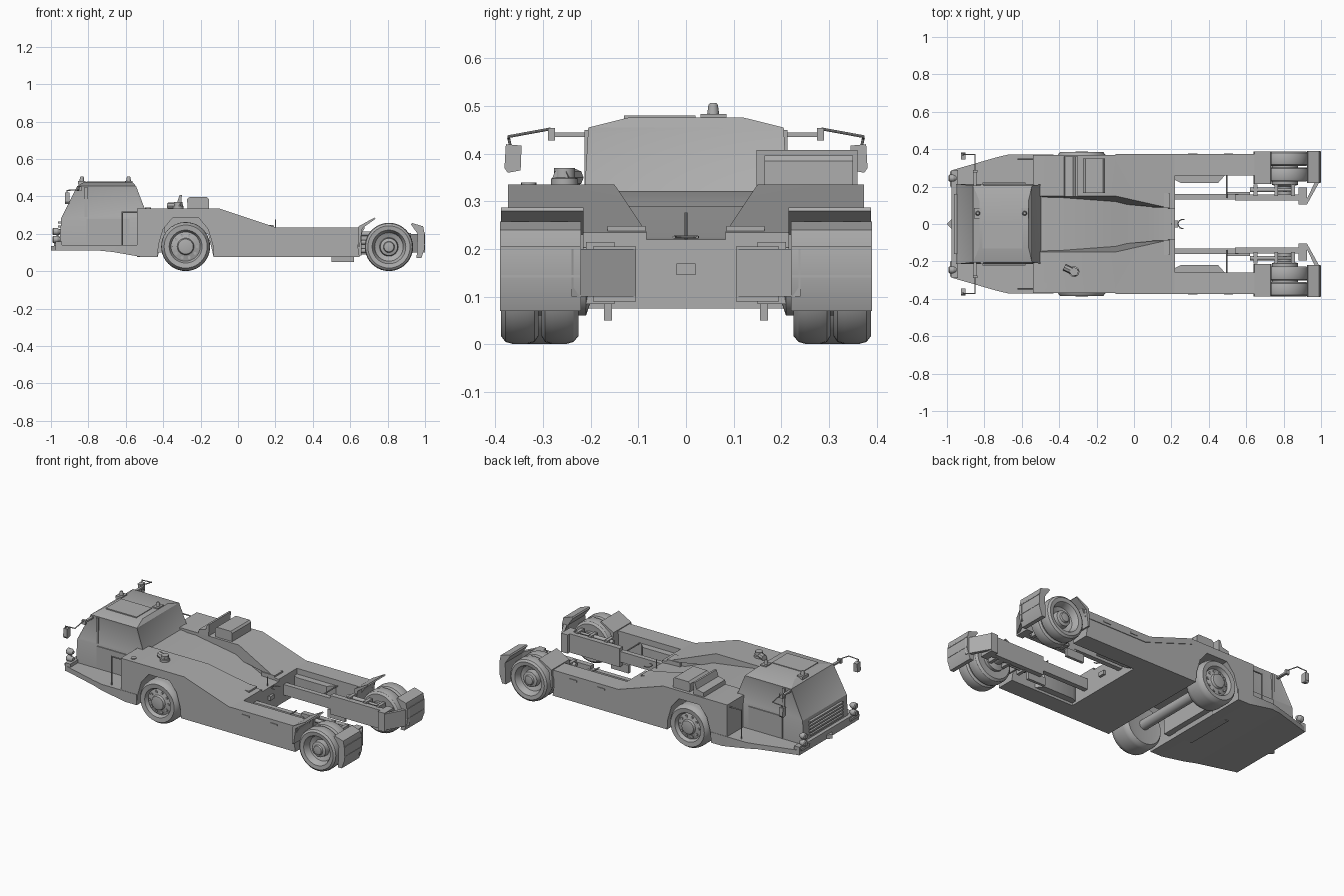
import bpy, bmesh, math
from mathutils import Vector, Matrix

if "Cube" in bpy.data.objects:
    bpy.data.objects.remove(bpy.data.objects["Cube"])

grey = bpy.data.materials.new("plain_grey")
grey.diffuse_color = (0.42, 0.42, 0.42, 1)
grey.use_nodes = True
grey.node_tree.nodes["Principled BSDF"].inputs["Base Color"].default_value = grey.diffuse_color


def finish(name, bm):
    bmesh.ops.recalc_face_normals(bm, faces=bm.faces[:])
    me = bpy.data.meshes.new(name)
    bm.to_mesh(me)
    bm.free()
    me.materials.append(grey)
    ob = bpy.data.objects.new(name, me)
    bpy.context.collection.objects.link(ob)
    return ob


def loft(name, rings, tweak=None):
    bm = bmesh.new()
    vs = [[bm.verts.new(p) for p in r] for r in rings]
    n = len(vs[0])
    for a, b in zip(vs, vs[1:]):
        for i in range(n):
            bm.faces.new((a[i], a[(i + 1) % n], b[(i + 1) % n], b[i]))
    bm.faces.new(vs[0])
    bm.faces.new(vs[-1][::-1])
    bmesh.ops.recalc_face_normals(bm, faces=bm.faces[:])
    if tweak:
        tweak(bm)
    return finish(name, bm)


def prism(name, pts, axis, a, b, tweak=None):
    put = {'x': lambda p, t: (t, p[0], p[1]), 'y': lambda p, t: (p[0], t, p[1]),
           'z': lambda p, t: (p[0], p[1], t)}[axis]
    return loft(name, [[put(p, t) for p in pts] for t in (a, b)], tweak)


def box(name, x, y, z):
    return prism(name, [(x[0], z[0]), (x[1], z[0]), (x[1], z[1]), (x[0], z[1])], 'y', y[0], y[1])


def lathe(name, prof, centre, axis='y', sign=1, segs=40):
    # prof: (radius, distance along axis)
    bm = bmesh.new()
    rings = []
    for r, d in prof:
        ring = []
        for i in range(segs):
            t = 2 * math.pi * i / segs
            p = {'y': (r * math.cos(t), d * sign, r * math.sin(t)),
                 'x': (d, r * math.cos(t), r * math.sin(t)),
                 'z': (r * math.cos(t), r * math.sin(t), d)}[axis]
            ring.append(bm.verts.new(Vector(p) + Vector(centre)))
        rings.append(ring)
    for a, b in zip(rings, rings[1:]):
        for i in range(segs):
            bm.faces.new((a[i], a[(i + 1) % segs], b[(i + 1) % segs], b[i]))
    bm.faces.new(rings[0])
    bm.faces.new(rings[-1])
    return finish(name, bm)


def rod(name, path, r):
    for i, (p, q) in enumerate(zip(path, path[1:])):
        p, q = Vector(p), Vector(q)
        bm = bmesh.new()
        m = Matrix.Translation((p + q) / 2) @ (q - p).to_track_quat('Z', 'Y').to_matrix().to_4x4()
        bmesh.ops.create_cone(bm, cap_ends=True, segments=8, radius1=r, radius2=r,
                              depth=(q - p).length + r, matrix=m)
        finish(f"{name}_{i}", bm)


# cab: stacked rectangles with recessed windows
def windows(bm):
    side = [f for f in bm.faces if .3 < f.calc_center_median().z < .46]
    bmesh.ops.inset_individual(bm, faces=side, thickness=.018, depth=-.004)


loft("cab", [[(x0, -w, z), (x1, -w, z), (x1, w, z), (x0, w, z)] for z, x0, x1, w in
             ((.12, -.955, -.48, .215), (.285, -.945, -.48, .215),
              (.455, -.86, -.545, .205), (.476, -.825, -.565, .12))], windows)
box("roof_hatch", (-.81, -.6), (-.13, .02), (.47, .48))
for x in (-.835, -.585):
    box("beacon_base", (x - .02, x + .02), (.03, .085), (.465, .483))
    lathe("beacon", [(.013, 0), (.01, .022), (.007, .026)], (x, .057, .48), 'z', 1, 16)
# front plate, grille, bumper and hitch
loft("front_platform", [[(x, -y, b), (x, y, b), (x, y, .14), (x, -y, .14)] for x, y, b in
                        ((-.965, .29, .11), (-.74, .355, .11), (-.67, .372, .103), (-.51, .372, .075),
                         (-.43, .372, .075))])
box("bumper", (-.975, -.94), (-.29, .29), (.11, .16))
for i in range(5):
    box("grille_slat", (-.962, -.94), (-.16, .16), (.175 + i * .02, .185 + i * .02))
prism("front_hitch", [(-1, 0), (-.96, -.04), (-.96, .04)], 'z', .11, .135)
box("cab_rear_block", (-.5, -.39), (-.21, .21), (.1, .32))

# centre deck between the rails, underside raised over the axle
prism("centre_deck", [(-.54, .075), (-.43, .075), (-.4, .2), (-.16, .2), (-.13, .075), (.22, .075),
                      (.22, .22), (.08, .225), (-.1, .29), (-.39, .322), (-.54, .322)], 'y', -.155, .155)
box("rear_tow_eye", (.21, .235), (-.02, .02), (.145, .17))
rod("tow_ring", [(.26 + .025 * math.cos(t * .6), .025 * math.sin(t * .6), .225) for t in range(2, 9)], .003)
rod("deck_pin", [(.2, 0, .2), (.2, 0, .275)], .003)
lathe("front_axle", [(.03, -.3), (.03, .3)], (-.28, 0, .134))


def taper(bm):
    # inner wall of the rail closes in toward the rear
    for v in bm.verts:
        if abs(v.co.y) < .2 and v.co.x > -.1:
            v.co.y *= 1 - .45 * min(1, (v.co.x + .1) / .3)


for s, side in ((1, "left"), (-1, "right")):
    def n(t):
        return f"{side}_{t}"

    def Y(a, b):
        return (a * s, b * s)

    # body rail with wheel arch, then the long rear arm
    prism(n("body_rail"), [(-.54, .08), (-.51, .075), (-.43, .075), (-.425, .14), (-.4, .225), (-.35, .285),
                           (-.21, .285), (-.16, .225), (-.135, .14), (-.13, .075), (.22, .075), (.22, .235),
                           (.2, .235), (-.1, .335), (-.54, .335)], 'y', .15 * s, .37 * s, taper)
    prism(n("rear_arm"), [(.2, .075), (.65, .075), (.64, .14), (.66, .2), (.68, .235), (.2, .235)],
          'y', .26 * s, .37 * s)
    prism(n("side_belt"), [(.23, .19), (.66, .19), (.67, .235), (.2, .235), (-.1, .335), (-.1, .3)],
          'y', .365 * s, .374 * s)
    for x in (.29, .48):
        box(n("side_slot"), (x, x + .05), Y(.37, .378), (.205, .214))
    prism(n("inner_ledge"), [(.22, .265 * s), (.22, .235 * s), (.25, .22 * s), (.45, .22 * s), (.49, .265 * s)],
          'z', .09, .2)
    rod(n("ledge_bar"), [(.495, .27 * s, .2), (.495, .14 * s, .2)], .004)
    box(n("deck_pad"), (.1, .19), Y(.085, .165), (.2, .248))

    # inner lifting arm and its linkage
    box(n("lift_beam"), (.2, .56), Y(.13, .16), (.12, .185))
    box(n("lift_plate"), (.54, .92), Y(.125, .158), (.09, .205))
    box(n("lift_end"), (.88, .925), Y(.105, .195), (.09, .205))
    box(n("lift_skid"), (.5, .62), Y(.155, .172), (.05, .1))
    for z in (.11, .155, .2):
        lathe(n("lift_cylinder"), [(.012, .62), (.012, .75), (.007, .75), (.007, .86)], (0, .182 * s, z), 'x', 1, 16)
    for x in (.64, .75, .84):
        box(n("lift_bracket"), (x, x + .02), Y(.15, .21), (.085, .215))
    prism(n("end_link"), [(.91, .105 * s), (.925, .105 * s), (1, .24 * s), (.975, .24 * s)], 'z', .1, .2)

    # mudguards around the rear wheels
    prism(n("front_mudguard"), [(.64, .13), (.65, .13), (.665, .23), (.735, .28), (.73, .287), (.645, .24)],
          'y', .215 * s, .388 * s)
    prism(n("rear_mudguard"), [(.925, .25), (.93, .258), (.99, .24), (.998, .2), (.998, .12), (.98, .07),
                               (.955, .07), (.96, .2)], 'y', .22 * s, .39 * s)
    for z in (.14, .2):
        box(n("mudguard_slat"), (.96, 1.0), Y(.222, .388), (z, z + .006))

    # wheels: single in front, twin behind
    lathe(n("front_tyre"), [(.083, .25), (.115, .245), (.128, .262), (.131, .28), (.131, .35), (.128, .368),
                            (.115, .386), (.088, .383), (.084, .375), (.078, .362), (.045, .372), (.04, .385),
                            (.025, .388)], (-.28, 0, .132), 'y', s)
    for k in range(10):
        a = 2 * math.pi * k / 10
        lathe(n("front_wheel_hole"), [(.008, .355), (.008, .372), (.005, .372)],
              (-.28 + .062 * math.cos(a), 0, .132 + .062 * math.sin(a)), 'y', s, 10)
    lathe(n("rear_tyre_inner"), [(.08, .228), (.113, .226), (.125, .236), (.129, .25), (.129, .282), (.125, .296),
                                 (.113, .303), (.08, .3)], (.807, 0, .13), 'y', s)
    lathe(n("rear_tyre_outer"), [(.08, .312), (.113, .31), (.125, .318), (.129, .332), (.129, .364), (.125, .379),
                                 (.113, .388), (.09, .385), (.084, .375), (.076, .345), (.05, .335), (.046, .365),
                                 (.03, .37), (.026, .38), (.015, .382)], (.807, 0, .13), 'y', s)
    lathe(n("rear_axle"), [(.04, .15), (.04, .2), (.07, .21), (.07, .32)], (.807, 0, .13), 'y', s)

    # cab door, pillar, handrail, front lights
    box(n("door"), (-.81, -.58), Y(.21, .221), (.145, .28))
    box(n("window_pillar"), (-.82, -.805), Y(.2, .213), (.28, .45))
    rod(n("handrail"), [(-.54, .345 * s, .315), (-.62, .345 * s, .315), (-.62, .345 * s, .135)], .004)
    box(n("light_bracket"), (-.985, -.955), Y(.2, .28), (.135, .15))
    for z in (.17, .212):
        lathe(n("front_light"), [(.014, -.992), (.019, -.987), (.019, -.965), (.01, -.95)], (0, .245 * s, z), 'x', 1, 20)
    rod(n("light_post"), [(-.965, .245 * s, .14), (-.965, .245 * s, .225)], .005)

    # mirror on its arm
    box(n("mirror_mount"), (-.858, -.842), Y(.195, .285), (.435, .445))
    box(n("mirror_joint"), (-.862, -.838), Y(.275, .29), (.428, .454))
    rod(n("mirror_arm"), [(-.85, .285 * s, .452), (-.85, .372 * s, .436), (-.915, .372 * s, .432),
                          (-.915, .365 * s, .4)], .003)
    prism(n("mirror"), [(.347 * s, .365), (.374 * s, .36), (.381 * s, .37), (.378 * s, .42), (.345 * s, .417)],
          'x', -.925, -.9)

# equipment on the deck: flap, box and exhaust
prism("deck_flap", [(-.375, .33), (-.305, .33), (-.3, .408), (-.312, .408), (-.325, .37), (-.37, .36)], 'y', .148, .36)
prism("deck_box", [(-.27, .33), (-.155, .33), (-.155, .385), (-.165, .396), (-.26, .396), (-.272, .385)],
      'y', .165, .35)
lathe("exhaust_base", [(.028, .33), (.028, .348), (.022, .35), (.022, .37)], (-.32, -.255, 0), 'z', 1, 20)
rod("exhaust_pipe", [(-.365, -.235, .35), (-.31, -.26, .35)], .018)
lathe("filler_cap", [(.016, .33), (.016, .34)], (-.48, -.33, 0), 'z', 1, 16)

# smooth round parts, keep edges crisp
bpy.ops.object.select_all(action='DESELECT')
for ob in bpy.data.objects:
    ob.select_set(True)
    bpy.context.view_layer.objects.active = ob
bpy.ops.object.shade_smooth_by_angle(angle=math.radians(28))
